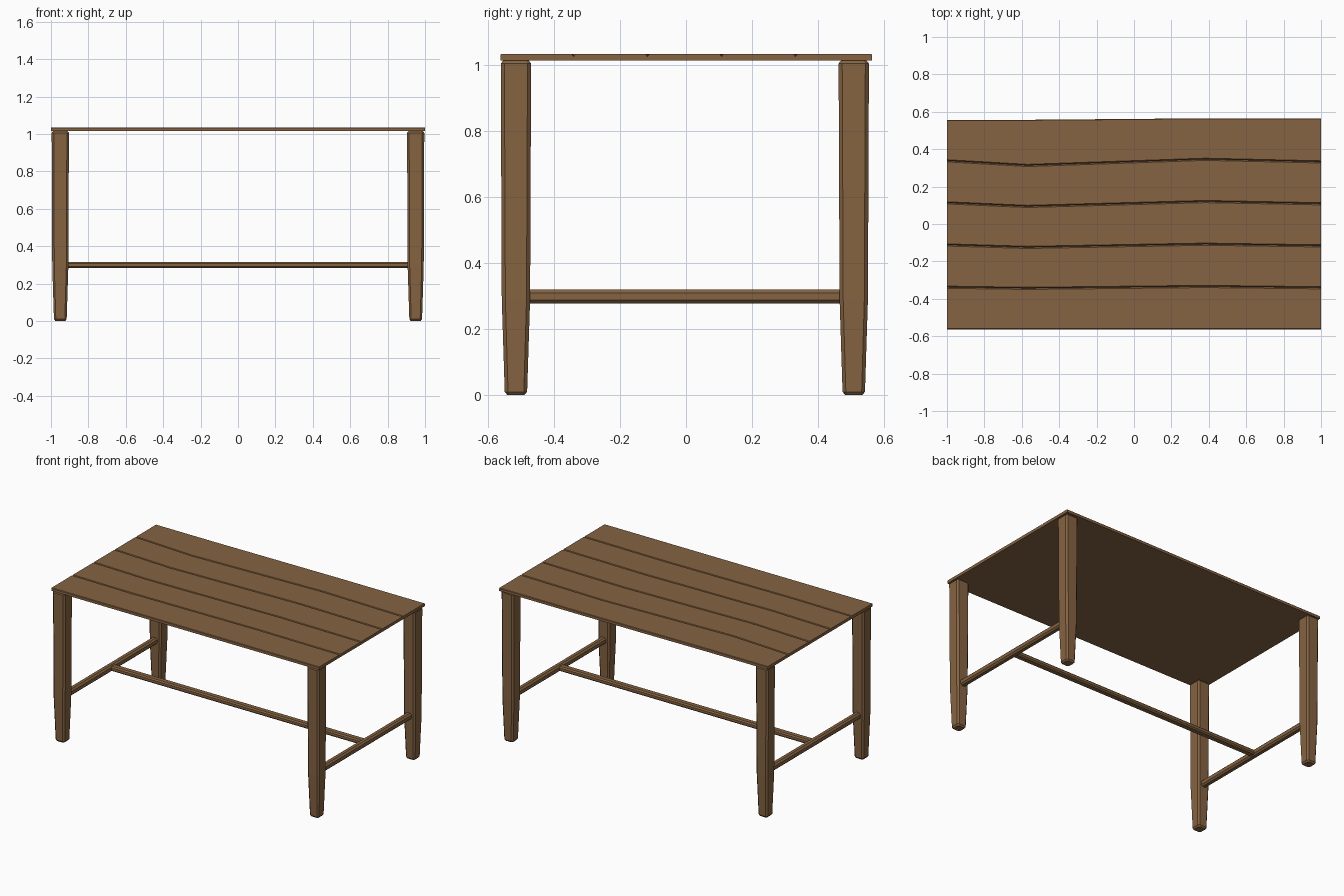
import bpy
from mathutils import Vector

if "Cube" in bpy.data.objects:
    bpy.data.objects.remove(bpy.data.objects["Cube"])

wood = bpy.data.materials.new("wood")
wood.diffuse_color = (0.235, 0.125, 0.054, 1)
wood.use_nodes = True
wood.node_tree.nodes["Principled BSDF"].inputs["Base Color"].default_value = wood.diffuse_color


def loft(name, rings):
    """Skin closed rings of equal length and cap both ends."""
    n = len(rings[0])
    verts = [Vector(p) for r in rings for p in r]
    faces = [tuple(reversed(range(n))),
             tuple(range(n * (len(rings) - 1), n * len(rings)))]
    for i in range(len(rings) - 1):
        a, b = i * n, (i + 1) * n
        faces += [(a + k, a + (k + 1) % n, b + (k + 1) % n, b + k) for k in range(n)]
    mesh = bpy.data.meshes.new(name)
    mesh.from_pydata(verts, [], faces)
    mesh.materials.append(wood)
    obj = bpy.data.objects.new(name, mesh)
    bpy.context.collection.objects.link(obj)
    # consistent outward normals
    bpy.context.view_layer.objects.active = obj
    bpy.ops.object.mode_set(mode='EDIT')
    bpy.ops.mesh.select_all(action='SELECT')
    bpy.ops.mesh.normals_make_consistent(inside=False)
    bpy.ops.object.mode_set(mode='OBJECT')
    return obj


def octagon(w, h, c):
    """Rectangle of half sizes w, h with corners cut by c."""
    return [(w - c, -h), (w, -h + c), (w, h - c), (w - c, h),
            (-w + c, h), (-w, h - c), (-w, -h + c), (-w + c, -h)]


# Tabletop: one slab with wavy V grooves between the planks
Z0, Z1, G, D, C = 1.015, 1.035, 0.006, 0.008, 0.003
stations = [  # x, back edge, four grooves
    (-1.0, 0.557, 0.338, 0.113, -0.112, -0.338),
    (-0.57, 0.557, 0.313, 0.094, -0.125, -0.344),
    (0.38, 0.565, 0.346, 0.120, -0.108, -0.334),
    (1.0, 0.565, 0.332, 0.108, -0.117, -0.341),
]
front = -0.563
rings = []
for x, back, *grooves in stations:
    ring = [(x, front, Z0), (x, back, Z0), (x, back, Z1 - C), (x, back - C, Z1)]
    for g in grooves:
        ring += [(x, g + G, Z1), (x, g, Z1 - D), (x, g - G, Z1)]
    ring += [(x, front + C, Z1), (x, front, Z1 - C)]
    rings.append(ring)
loft("tabletop", rings)

# Legs: chamfered posts, tapering below the stretchers
leg_levels = [(0.0, 0.026, 0.007), (0.010, 0.034, 0.010), (0.29, 0.043, 0.011),
              (1.006, 0.046, 0.011), (1.016, 0.038, 0.008)]
for side, sx in (("left", -1), ("right", 1)):
    for end, cy in (("front", -0.516), ("back", 0.509)):
        loft(f"{end}_{side}_leg",
             [[(sx * 0.95 + a, cy + b, z) for a, b in octagon(h, h, c)]
              for z, h, c in leg_levels])

# Side stretchers joining front and back legs
for side, sx in (("left", -1), ("right", 1)):
    loft(f"{side}_stretcher",
         [[(sx * 0.95 + a, y, 0.299 + b) for a, b in octagon(0.021, 0.021, 0.010)]
          for y in (-0.49, 0.485)])

# Long stretcher joining the side stretchers
loft("long_stretcher",
     [[(x, a, 0.299 + b) for a, b in octagon(0.023, 0.016, 0.008)]
      for x in (-0.95, 0.95)])
